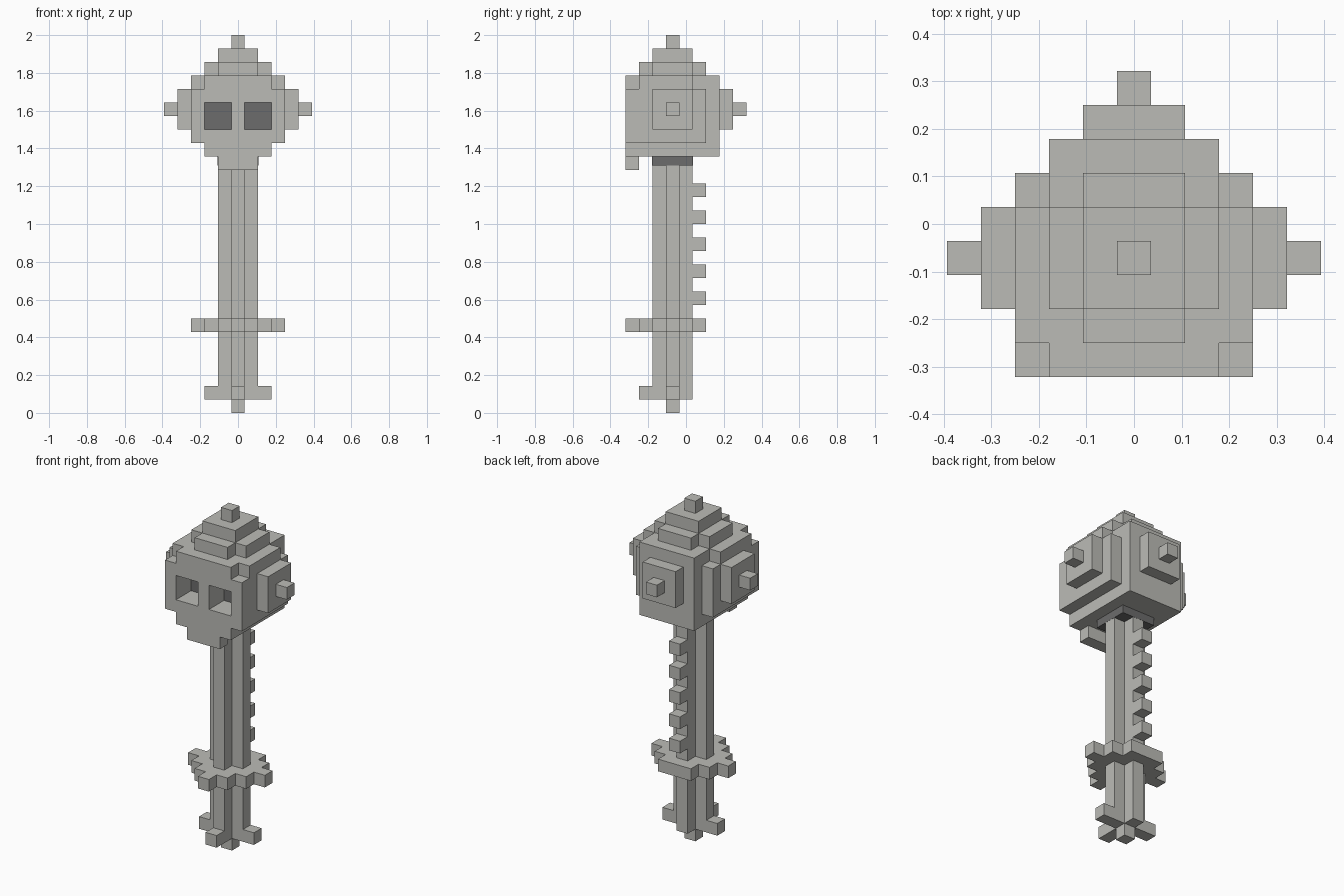
import bpy, bmesh
from mathutils import Vector

if "Cube" in bpy.data.objects:
    bpy.data.objects.remove(bpy.data.objects["Cube"], do_unlink=True)

U = 1 / 14          # edge of one block
AXIS_Y = -1         # block row of the shaft axis


def material(name, rgb):
    m = bpy.data.materials.new(name)
    m.use_nodes = True
    m.diffuse_color = (*rgb, 1)
    m.node_tree.nodes["Principled BSDF"].inputs["Base Color"].default_value = (*rgb, 1)
    return m


BONE = material("bone_grey", (0.50, 0.50, 0.47))
DARK = material("dark_grey", (0.15, 0.15, 0.15))


def finish(name, bm, mat):
    mesh = bpy.data.meshes.new(name)
    bm.to_mesh(mesh)
    bm.free()
    mesh.materials.append(mat)
    obj = bpy.data.objects.new(name, mesh)
    bpy.context.collection.objects.link(obj)
    return obj


def cells(x0, x1, y0, y1, z0, z1):
    """Inclusive range of blocks."""
    return {(x, y, z) for x in range(x0, x1 + 1)
            for y in range(y0, y1 + 1) for z in range(z0, z1 + 1)}


def blocks(name, filled, mat=BONE):
    """Outer surface of a set of blocks, with flat areas merged."""
    bm = bmesh.new()
    for c in filled:
        for axis in range(3):
            for sign in (-1, 1):
                n = [0, 0, 0]
                n[axis] = sign
                if tuple(a + b for a, b in zip(c, n)) in filled:
                    continue
                n = Vector(n)
                s = Vector((n.y, n.z, n.x))
                t = n.cross(s)
                mid = Vector((c[0], c[1], c[2] + 0.5)) + n / 2
                ring = [mid + (a * s + b * t) / 2
                        for a, b in ((-1, -1), (1, -1), (1, 1), (-1, 1))]
                bm.faces.new([bm.verts.new(p * U) for p in ring])
    bmesh.ops.remove_doubles(bm, verts=bm.verts, dist=U * 0.01)
    bmesh.ops.dissolve_limit(bm, angle_limit=0.01, verts=bm.verts, edges=bm.edges)
    return finish(name, bm, mat)


def box(name, lo, hi, mat):
    """Plain box between two corners given in block units."""
    bm = bmesh.new()
    bmesh.ops.create_cube(bm, size=1)
    for v in bm.verts:
        v.co = Vector(((lo[i] + hi[i]) / 2 + v.co[i] * (hi[i] - lo[i])) * U
                      for i in range(3))
    return finish(name, bm, mat)


# Shaft with a plus-shaped section, a tip and three prongs at the foot
shaft = cells(-1, 1, AXIS_Y, AXIS_Y, 1, 18) | cells(0, 0, -2, 0, 1, 18)
shaft |= {(0, AXIS_Y, 0), (0, -3, 1), (2, AXIS_Y, 1), (-2, AXIS_Y, 1)}
blocks("shaft", shaft)

# Spines down the back
for i in range(5):
    blocks(f"back_spine_{i + 1}", {(0, 1, 8 + 2 * i)})

# Stepped diamond guard
blocks("guard", {c for c in cells(-3, 3, -4, 1, 6, 6)
                 if abs(c[0]) + abs(c[1] - AXIS_Y) <= 3})

# Skull: rounded block with stepped crown, sides and back
skull = cells(-3, 3, -4, 1, 20, 24) | cells(-2, 2, 2, 2, 20, 24)
skull |= cells(-2, 2, -4, 2, 19, 19)
skull |= cells(-1, 1, -3, 1, 25, 25) | cells(-2, 2, -2, 0, 25, 25)
skull |= cells(-1, 1, -2, 0, 26, 26) | {(0, AXIS_Y, 27)}
skull |= cells(-1, 1, 3, 3, 21, 23) | {(0, 4, 22)}
skull |= cells(-1, 1, -4, -4, 18, 18)                      # jaw
for side in (-1, 1):
    skull |= {(side * 4, y, z) for y in (-2, -1, 0) for z in (21, 22, 23)}
    skull |= {(side * 5, AXIS_Y, 22)}
    skull -= {(side * 3, -4, 24), (side * 3, 1, 24)}       # clipped corners
    skull -= {(side * x, y, z) for x in (1, 2)             # eye sockets
              for y in (-4, -3) for z in (21, 22)}
blocks("skull", skull)

# Dark backs of the eye sockets
for side, name in ((1, "left"), (-1, "right")):
    xs = sorted((side * 0.5, side * 2.5))
    box(f"{name}_eye_back", (xs[0], -2.55, 21), (xs[1], -2.45, 23), DARK)

# Dark collar where the shaft meets the skull
box("neck_collar", (-1.51, -2.51, 18.35), (1.51, 0.51, 19), DARK)
